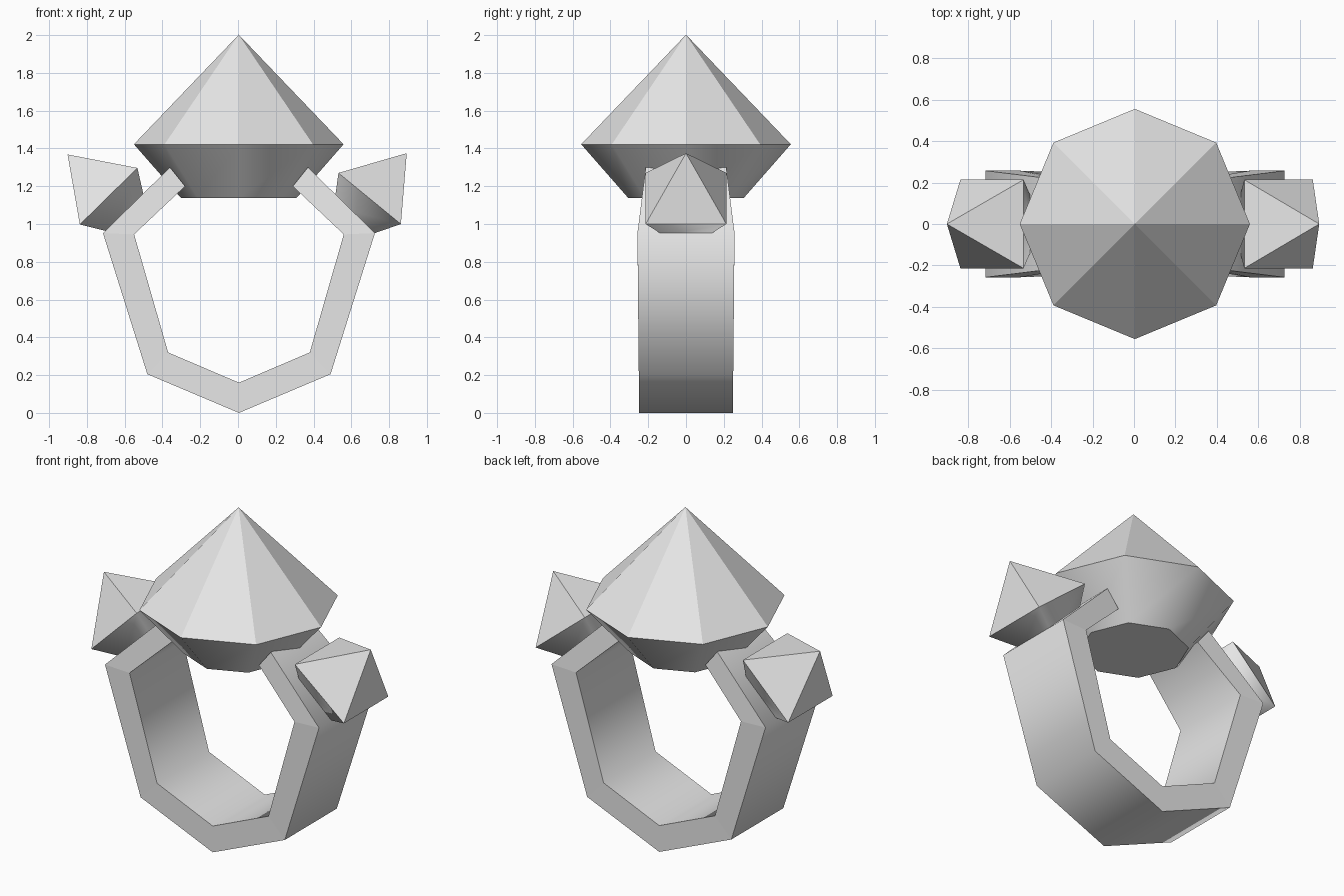
import bpy, bmesh, math

if "Cube" in bpy.data.objects:
    bpy.data.objects.remove(bpy.data.objects["Cube"])

# One flat colour for the whole ring
grey = bpy.data.materials.new("plain grey")
grey.diffuse_color = (0.8, 0.8, 0.8, 1)
grey.use_nodes = True
grey.node_tree.nodes["Principled BSDF"].inputs["Base Color"].default_value = grey.diffuse_color


def finish(bm, name):
    """Orient faces, crease smooth/flat borders and create the object."""
    bmesh.ops.recalc_face_normals(bm, faces=bm.faces)
    for e in bm.edges:
        if len({f.smooth for f in e.link_faces}) > 1:
            e.smooth = False
    mesh = bpy.data.meshes.new(name)
    bm.to_mesh(mesh)
    bm.free()
    mesh.materials.append(grey)
    ob = bpy.data.objects.new(name, mesh)
    bpy.context.collection.objects.link(ob)
    return ob


def make_gem(name, sides, start, radius, culet, crown, depth, loc, tilt=0.0):
    """Faceted crown over a smooth tapered base, with its girdle at the origin."""
    bm = bmesh.new()

    def ring(r, z):
        angles = [start + 2 * math.pi * i / sides for i in range(sides)]
        return [bm.verts.new((r * math.cos(a), r * math.sin(a), z)) for a in angles]

    girdle, bottom = ring(radius, 0), ring(culet, -depth)
    apex = bm.verts.new((0, 0, crown))
    for i in range(sides):
        j = (i + 1) % sides
        bm.faces.new((girdle[i], girdle[j], apex))
        bm.faces.new((bottom[i], bottom[j], girdle[j], girdle[i])).smooth = True
    bm.faces.new(bottom[::-1])
    ob = finish(bm, name)
    ob.location = loc
    ob.rotation_euler = (0, tilt, 0)
    return ob


# Open band: (outer x, outer z, inner x, inner z, half width) from bottom to tip
half = [(0.0, 0.0, 0.0, 0.16, 0.25),
        (0.485, 0.205, 0.375, 0.32, 0.25),
        (0.72, 0.952, 0.555, 0.945, 0.257),
        (0.365, 1.30, 0.285, 1.20, 0.213)]
stations = [(-a, b, -c, d, w) for a, b, c, d, w in half[:0:-1]] + half
bm = bmesh.new()
loops = []
for ox, oz, ix, iz, w in stations:
    corners = ((ox, -w, oz), (ox, w, oz), (ix, w, iz), (ix, -w, iz))
    loops.append([bm.verts.new((x + 0.005, y, z)) for x, y, z in corners])
for a, b in zip(loops, loops[1:]):
    for k in range(4):
        m = (k + 1) % 4
        f = bm.faces.new((a[k], a[m], b[m], b[k]))
        f.smooth = k in (0, 2)      # outer and inner walls are smooth
bm.faces.new(loops[0])
bm.faces.new(loops[-1][::-1])
finish(bm, "band")

# Large centre stone
make_gem("centre_gem", 8, 0, 0.555, 0.305, 0.58, 0.285, (0.004, 0, 1.422))

# Small square stones on the shoulders
for name, loc, tilt in (("right_gem", (0.697, 0, 1.135), 39.3),
                        ("left_gem", (-0.685, 0, 1.147), -44.5)):
    make_gem(name, 4, math.pi / 4, 0.302, 0.17, 0.31, 0.152, loc, math.radians(tilt))
